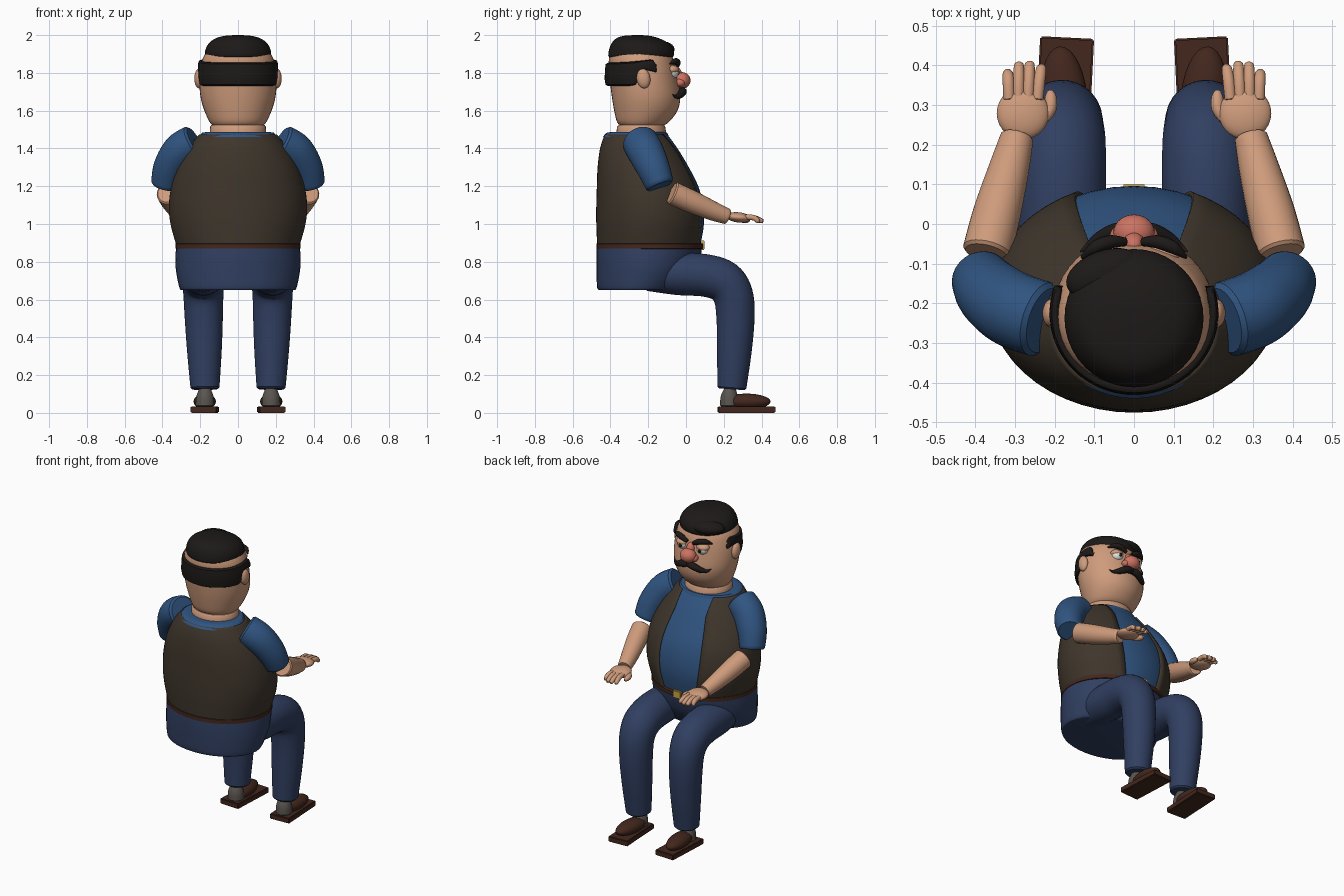
import bpy, bmesh, math
from mathutils import Vector

if "Cube" in bpy.data.objects:
    bpy.data.objects.remove(bpy.data.objects["Cube"])


def mat(name, r, g, b):
    m = bpy.data.materials.new(name)
    m.diffuse_color = (r, g, b, 1)
    m.use_nodes = True
    m.node_tree.nodes["Principled BSDF"].inputs["Base Color"].default_value = m.diffuse_color
    return m


SKIN = mat("skin", .62, .33, .2)
BLUE = mat("shirt_blue", .03, .09, .22)
BROWN = mat("vest_brown", .05, .037, .025)
NAVY = mat("denim", .03, .05, .12)
BLACK = mat("hair_black", .012, .01, .009)
LEATHER = mat("leather", .055, .02, .012)
GOLD = mat("gold", .6, .38, .06)
RED = mat("nose_red", .6, .17, .12)
WHITE = mat("eye_white", .8, .8, .75)
GREY = mat("sock_grey", .1, .09, .08)


def finish(name, bm, m, angle=40):
    bmesh.ops.recalc_face_normals(bm, faces=bm.faces)
    me = bpy.data.meshes.new(name)
    bm.to_mesh(me)
    bm.free()
    me.materials.append(m)
    o = bpy.data.objects.new(name, me)
    bpy.context.collection.objects.link(o)
    bpy.ops.object.select_all(action='DESELECT')
    o.select_set(True)
    bpy.context.view_layer.objects.active = o
    bpy.ops.object.shade_smooth_by_angle(angle=math.radians(angle))
    return o


def spline(rows, steps=4):
    # Catmull-Rom through rows of numbers
    out = []
    for i in range(len(rows) - 1):
        a, b, c, d = (rows[max(0, min(len(rows) - 1, i + k))] for k in (-1, 0, 1, 2))
        for s in range(steps):
            t = s / steps
            out.append([.5 * (2 * q + (r - p) * t + (2 * p - 5 * q + 4 * r - w) * t * t
                              + (3 * q - p - 3 * r + w) * t ** 3) for p, q, r, w in zip(a, b, c, d)])
    return out + [list(rows[-1])]


def skin_rings(name, rings, m, closed=True):
    bm = bmesh.new()
    vs = [[bm.verts.new(p) for p in r] for r in rings]
    n = len(vs[0])
    for a, b in zip(vs, vs[1:]):
        for j in range(n if closed else n - 1):
            k = (j + 1) % n
            bm.faces.new((a[j], a[k], b[k], b[j]))
    if closed:
        bm.faces.new(vs[0])
        bm.faces.new(vs[-1])
    return finish(name, bm, m)


def loft(name, rows, m, steps=4, n=40):
    # rows: z, back y, front y, half width
    rings = []
    for z, y0, y1, w in spline(rows, steps):
        rings.append([(w * math.sin(i * math.tau / n), (y0 + y1) / 2 + (y1 - y0) / 2 * math.cos(i * math.tau / n), z)
                      for i in range(n)])
    return skin_rings(name, rings, m)


def tube(name, rows, m, s=1, steps=5, n=20, flat=1):
    # rows: x, y, z, radius; s mirrors in x, both ends slightly rounded
    pts = spline(rows, steps)
    P = [Vector((p[0] * s, p[1], p[2])) for p in pts]
    R = [max(p[3], .002) for p in pts]
    T = [(P[min(i + 1, len(P) - 1)] - P[max(i - 1, 0)]).normalized() for i in range(len(P))]
    for end, sg in ((0, -1), (-1, 1)):
        p, r, t = P[end], R[end], T[end]
        P.insert(0 if end == 0 else len(P), p + t * sg * r * .12)
        R.insert(0 if end == 0 else len(R), r * .88)
        T.insert(0 if end == 0 else len(T), t)
    u = T[0].orthogonal().normalized()
    rings = []
    for p, r, t in zip(P, R, T):
        u = (u - t * u.dot(t)).normalized()
        v = t.cross(u)
        rings.append([p + (u * math.cos(i * math.tau / n) + v * math.sin(i * math.tau / n)) * r for i in range(n)])
    return skin_rings(name, rings, m)


def ball(name, c, r, m, rot=(0, 0, 0)):
    bm = bmesh.new()
    bmesh.ops.create_uvsphere(bm, u_segments=28, v_segments=16, radius=1)
    o = finish(name, bm, m)
    o.location, o.scale, o.rotation_euler = c, r, rot
    return o


def box(name, c, size, m, bevel, rot=(0, 0, 0)):
    bm = bmesh.new()
    bmesh.ops.create_cube(bm, size=1)
    bmesh.ops.scale(bm, vec=size, verts=bm.verts)
    bmesh.ops.bevel(bm, geom=bm.edges[:], offset=bevel, segments=2, affect='EDGES')
    o = finish(name, bm, m)
    o.location, o.rotation_euler = c, rot
    return o


# Torso: shirt with the open vest over it
TORSO = [(.88, -.47, .085, .325), (1.0, -.475, .105, .358), (1.1, -.475, .1, .366), (1.2, -.472, .075, .353),
         (1.3, -.468, .025, .32), (1.4, -.455, -.035, .265), (1.475, -.43, -.09, .205)]
loft("shirt", [(z, a + .012, b - .01, w - .012) for z, a, b, w in TORSO] + [(1.485, -.4, -.11, .17)], BLUE)
rings = []
for z, a, b, w in spline(TORSO):
    half = .115 + .035 * math.sin(math.pi * min(1, (z - .88) / .5))
    p0 = math.asin(half / w)
    rings.append([(w * math.sin(p), (a + b) / 2 + (b - a) / 2 * math.cos(p), z)
                  for p in [p0 + (math.tau - 2 * p0) * i / 44 for i in range(45)]])
vest = skin_rings("vest", rings, BROWN, closed=False)
sol = vest.modifiers.new("thickness", 'SOLIDIFY')
sol.thickness = .012
sol.offset = -1

# Hips, belt, buckle
loft("hips", [(.65, -.455, -.04, .295), (.662, -.47, -.01, .31), (.75, -.474, .05, .328), (.82, -.475, .075, .331),
              (.875, -.473, .085, .328)], NAVY)
loft("belt", [(.866, -.465, .08, .32), (.87, -.475, .092, .332), (.895, -.475, .092, .332), (.899, -.465, .08, .32)],
     LEATHER, 1)
box("belt_buckle", (0, .09, .888), (.06, .018, .05), GOLD, .004)

# Neck, collar and head
loft("collar", [(1.46, -.44, -.09, .205), (1.483, -.42, -.1, .19), (1.488, -.38, -.12, .15)], BLUE, 2)
loft("neck", [(1.45, -.37, -.1, .15), (1.515, -.365, -.11, .147), (1.525, -.35, -.12, .135)], SKIN, 2)
loft("head", [(1.515, -.34, -.13, .125), (1.54, -.365, -.09, .15), (1.6, -.38, -.045, .178), (1.67, -.392, -.03, .198),
              (1.75, -.402, -.04, .204), (1.83, -.408, -.055, .197), (1.89, -.405, -.075, .18),
              (1.94, -.37, -.12, .135), (1.965, -.29, -.2, .045)], SKIN)

# Hair cap on top with a swept tuft, and the fringe round the back
loft("hair_top", [(1.878, -.385, -.09, .155), (1.887, -.41, -.067, .173), (1.92, -.408, -.065, .173),
                  (1.955, -.395, -.09, .155), (1.982, -.37, -.14, .12), (1.996, -.33, -.19, .07),
                  (2.0, -.27, -.24, .015)], BLACK)
ball("hair_tuft", (-.075, -.125, 1.925), (.1, .058, .042), BLACK, (0, 0, .35))
rings = []
for i in range(49):
    t = abs(i - 24) / 24
    p = math.radians(110) * (i - 24) / 24
    top = 1.855 + .02 * t ** 3 - .03 * max(0, (t - .93) / .07) ** 2
    low = 1.73 + .085 * min(1, max(0, (t - .7) / .12)) - .012 * max(0, (t - .85) / .15)
    rings.append([((.207 + d) * math.sin(p), -.225 - (.2 + d) * math.cos(p), low + (top - low) * f)
                  for f, d in ((0, -.012), (.06, .001), (.3, .006), (.7, .004), (.93, 0), (1, -.014))])
band = skin_rings("hair_band", rings, BLACK, closed=False)
sol = band.modifiers.new("thickness", 'SOLIDIFY')
sol.thickness = .025
sol.offset = -1

# Nose
ball("nose", (0, -.022, 1.76), (.052, .046, .044), RED)
ball("nose_bridge", (0, -.047, 1.795), (.026, .026, .04), RED, (.3, 0, 0))

for s, side in ((1, "right"), (-1, "left")):
    # Face details
    ball(side + "_ear", (s * .207, -.225, 1.77), (.024, .036, .052), SKIN, (.15, 0, 0))
    ball(side + "_nostril", (s * .04, -.032, 1.748), (.021, .026, .021), RED)
    ball(side + "_eye", (s * .072, -.07, 1.803), (.036, .032, .032), WHITE)
    ball(side + "_pupil", (s * .07, -.042, 1.801), (.012, .008, .013), BLACK)
    ball(side + "_eyelid", (s * .074, -.073, 1.817), (.041, .036, .024), SKIN)
    tube(side + "_eyebrow", [(.022, -.045, 1.838, .011), (.06, -.045, 1.856, .017), (.1, -.06, 1.861, .016),
                             (.132, -.085, 1.848, .004)], BLACK, s, n=12)
    tube(side + "_moustache", [(0, -.022, 1.705, .018), (.04, -.018, 1.7, .022), (.085, -.035, 1.68, .017),
                               (.115, -.055, 1.675, .009), (.135, -.07, 1.687, .002)], BLACK, s, n=12)

    # Arm: sleeve, forearm, hand
    tube(side + "_sleeve", [(.235, -.24, 1.43, .096), (.305, -.215, 1.385, .096), (.36, -.175, 1.3, .088),
                            (.385, -.14, 1.21, .076)], BLUE, s, n=28)
    tube(side + "_forearm", [(.37, -.068, 1.162, .062), (.345, .03, 1.118, .06), (.315, .14, 1.07, .051),
                             (.295, .218, 1.04, .042)], SKIN, s, n=24)
    ball(side + "_palm", (s * .28, .279, 1.035), (.066, .066, .027), SKIN, (-.1, 0, 0))
    for i, (x0, x1, y) in enumerate(((.243, .234, .392), (.267, .263, .4), (.291, .29, .398), (.315, .318, .38))):
        tube(f"{side}_finger_{i + 1}", [(x0, .315, 1.037, .015), (x0 * .5 + x1 * .5, .36, 1.033, .015),
                                        (x1, y, 1.017, .013), (x1, y + .009, 1.014, .007)], SKIN, s, 3, 12)
    tube(side + "_thumb", [(.228, .262, 1.03, .012), (.212, .29, 1.025, .017), (.21, .32, 1.02, .015),
                           (.212, .336, 1.018, .007)], SKIN, s, 3, 12)

    # Leg: bent trouser tube, sock, shoe
    tube(side + "_leg", [(.18, -.2, .745, .1), (.182, -.04, .735, .112), (.183, .1, .728, .113),
                         (.183, .2, .695, .112), (.183, .25, .62, .106), (.181, .262, .5, .101),
                         (.178, .256, .33, .092), (.175, .243, .135, .077)], NAVY, s, n=28)
    tube(side + "_sock", [(.175, .23, .04, .05), (.175, .23, .09, .045), (.175, .24, .15, .02)], GREY, s)
    ball(side + "_shoe", (s * .176, .32, .06), (.058, .128, .042), LEATHER, (0, 0, -s * .09))
    box(side + "_sole", (s * .176, .32, .0175), (.136, .3, .035), LEATHER, .004, (0, 0, -s * .05 * -1))
